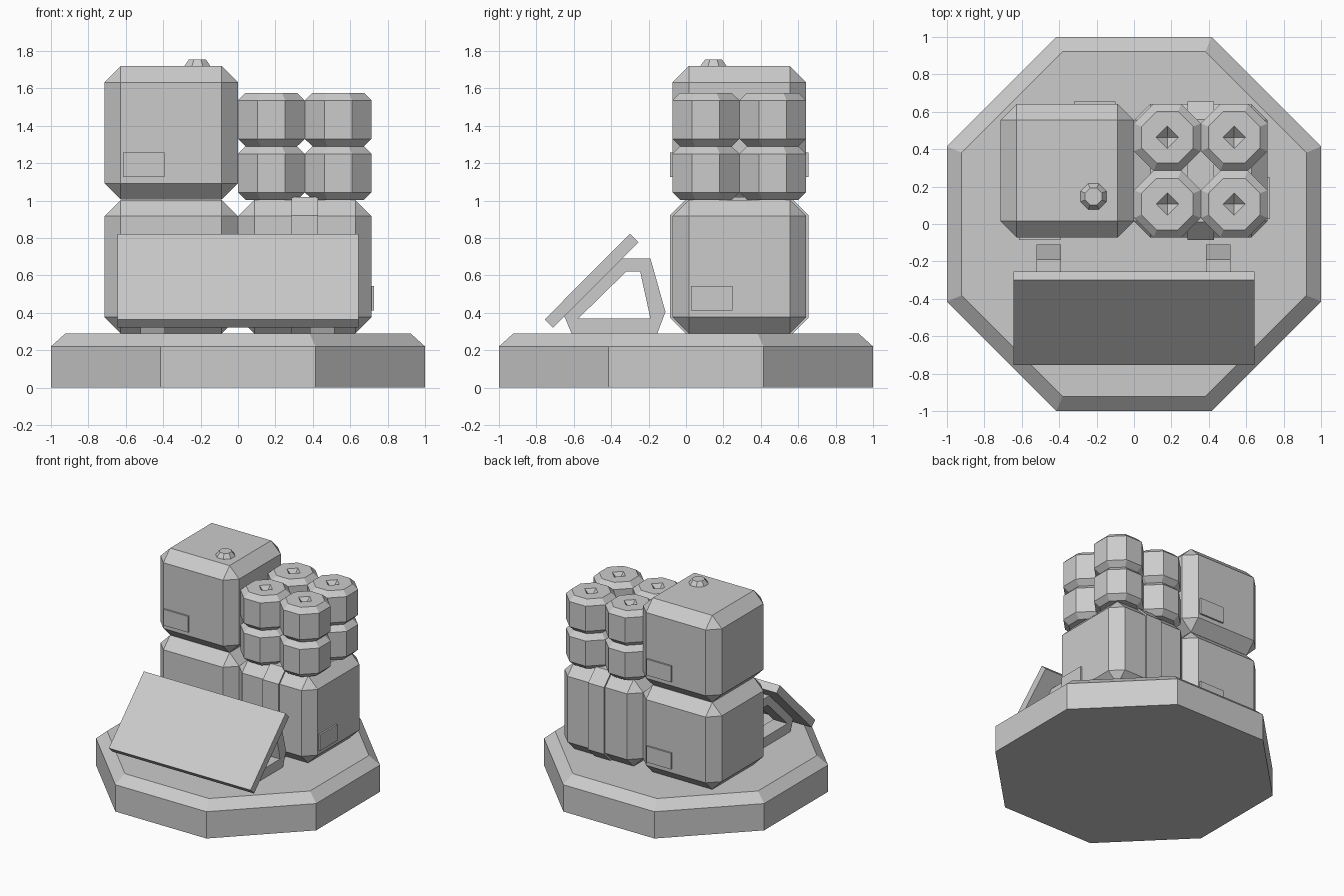
import bpy, bmesh
from math import pi, cos, sin
from mathutils import Matrix, Vector

if "Cube" in bpy.data.objects:
    bpy.data.objects.remove(bpy.data.objects["Cube"])


def finish(name, bm):
    bmesh.ops.recalc_face_normals(bm, faces=bm.faces)
    me = bpy.data.meshes.new(name)
    bm.to_mesh(me)
    bm.free()
    ob = bpy.data.objects.new(name, me)
    bpy.context.collection.objects.link(ob)
    return ob


def add_box(bm, lo, hi):
    lo, hi = Vector(lo), Vector(hi)
    m = Matrix.Translation((lo + hi) / 2) @ Matrix.Diagonal((*(hi - lo), 1))
    return bmesh.ops.create_cube(bm, size=1, matrix=m)["verts"]


def octagon_stack(name, cx, cy, rings, pit=None):
    """Stacked octagons given as (half width, z); optional pyramid pit (radius, depth)."""
    bm = bmesh.new()
    loops = []
    for a, z in rings:
        r = a / cos(pi / 8)
        loops.append([bm.verts.new((cx + r * cos(pi / 8 + i * pi / 4),
                                    cy + r * sin(pi / 8 + i * pi / 4), z)) for i in range(8)])
    for p, q in zip(loops, loops[1:]):
        for i in range(8):
            j = (i + 1) % 8
            bm.faces.new((p[i], p[j], q[j], q[i]))
    bm.faces.new(loops[0][::-1])
    top = loops[-1]
    if pit:
        z = rings[-1][1]
        d = [bm.verts.new((cx + pit[0] * cos(k * pi / 2), cy + pit[0] * sin(k * pi / 2), z))
             for k in range(4)]
        tip = bm.verts.new((cx, cy, z - pit[1]))
        for k in range(4):
            n = d[(k + 1) % 4]
            bm.faces.new((top[2 * k - 1], top[2 * k], d[k]))
            bm.faces.new((top[2 * k], top[2 * k + 1], n, d[k]))
            bm.faces.new((d[k], n, tip))
    else:
        bm.faces.new(top)
    return finish(name, bm)


def extrude_x(name, x0, x1, outer, inner=None):
    """Extrude a (y, z) profile along x; inner makes it a frame with the same point count."""
    bm = bmesh.new()
    loops = [[[bm.verts.new((x, y, z)) for y, z in pts] for x in (x0, x1)]
             for pts in (outer, inner) if pts]
    n = len(outer)
    for a, b in loops:
        for i in range(n):
            j = (i + 1) % n
            bm.faces.new((a[i], a[j], b[j], b[i]))
    for side in (0, 1):
        if inner:
            o, q = loops[0][side], loops[1][side]
            for i in range(n):
                j = (i + 1) % n
                bm.faces.new((o[i], o[j], q[j], q[i]))
        else:
            bm.faces.new(loops[0][side])
    return finish(name, bm)


H = 0.357      # crate half size
CY = 0.285     # crate row centre


def crate(name, x, z, turn=0):
    """Chamfered cube with a raised plate on two opposite sides."""
    bm = bmesh.new()
    add_box(bm, (-H, -H, -H), (H, H, H))
    bmesh.ops.bevel(bm, geom=bm.edges[:], offset=0.087, segments=1, affect='EDGES')
    for s in (-1, 1):
        xa, xb = sorted((s * 0.258, s * 0.036))
        ya, yb = sorted((s * (H - 0.02), s * (H + 0.014)))
        add_box(bm, (xa, ya, -0.236), (xb, yb, -0.104))
    bm.transform(Matrix.Translation((x, CY, z)) @ Matrix.Rotation(turn, 4, 'Z'))
    return finish(name, bm)


# Base
octagon_stack("base", 0, 0, [(1, 0), (1, 0.22), (0.922, 0.29)])

# Crates
crate("lower_left_crate", -H, 0.647)
crate("upper_left_crate", -H, 1.362)
crate("lower_right_crate", H, 0.647, pi / 2)

# Strap around the right crate
s, c = H + 0.014, H - 0.083
prof = [(-s, -c), (-c, -s), (c, -s), (s, -c), (s, c), (c, s), (-c, s), (-s, c)]
extrude_x("crate_strap", H - 0.072, H + 0.072, [(CY + y, 0.647 + z) for y, z in prof])

# Cap on the top crate
octagon_stack("crate_cap", -0.217, 0.147, [(0.069, 1.71), (0.069, 1.72), (0.045, 1.755)])

# Small barrels, two layers of four
for layer, z in enumerate((1.004, 1.29)):
    for ix in (0, 1):
        for iy in (0, 1):
            octagon_stack(f"barrel_{layer}_{ix}_{iy}", 0.1785 + 0.357 * ix, 0.1065 + 0.357 * iy,
                          [(0.138, z), (0.1785, z + 0.04), (0.1785, z + 0.246), (0.138, z + 0.286)],
                          pit=(0.06, 0.06))

# Tilted panel
extrude_x("tilted_panel", -0.645, 0.643,
          [(-0.755, 0.365), (-0.71, 0.32), (-0.255, 0.777), (-0.30, 0.822)])

# Panel stands
outer = [(-0.65, 0.38), (-0.61, 0.285), (-0.155, 0.285), (-0.11, 0.405), (-0.19, 0.69), (-0.34, 0.69)]
inner = [(-0.56, 0.385), (-0.575, 0.37), (-0.19, 0.37), (-0.197, 0.40), (-0.245, 0.62), (-0.32, 0.62)]
for side, x in (("left", -0.455), ("right", 0.45)):
    extrude_x(f"{side}_panel_stand", x - 0.065, x + 0.065, outer, inner)
